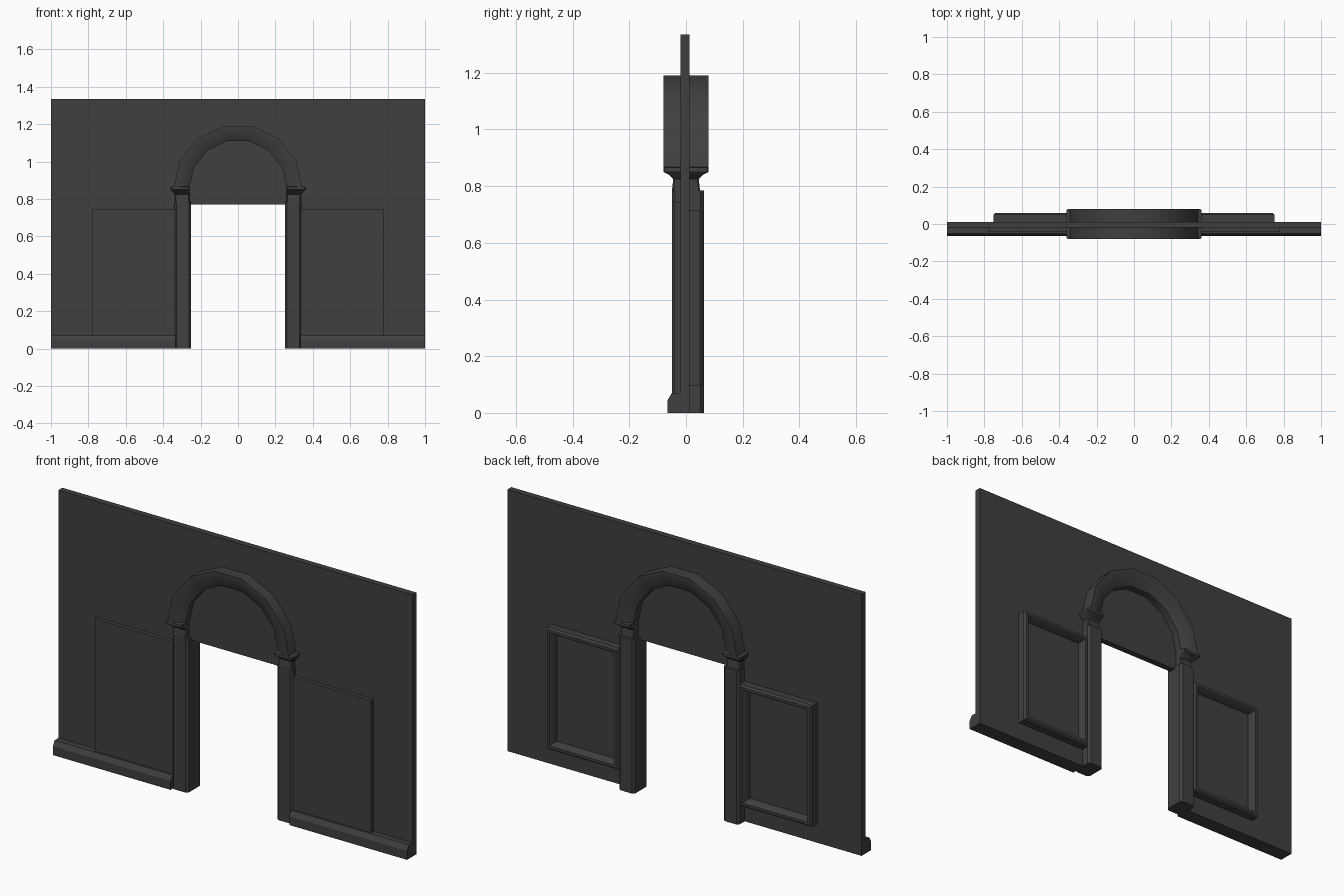
import bpy, bmesh, math

cube = bpy.data.objects.get("Cube")
if cube:
    bpy.data.objects.remove(cube, do_unlink=True)

GREY = (0.05, 0.05, 0.05, 1)
mat = bpy.data.materials.new("dark grey")
mat.use_nodes = True
mat.diffuse_color = GREY
bsdf = next(n for n in mat.node_tree.nodes if n.type == 'BSDF_PRINCIPLED')
bsdf.inputs["Base Color"].default_value = GREY


def finish(name, bm):
    bmesh.ops.recalc_face_normals(bm, faces=bm.faces)
    me = bpy.data.meshes.new(name)
    bm.to_mesh(me)
    bm.free()
    me.materials.append(mat)
    ob = bpy.data.objects.new(name, me)
    bpy.context.collection.objects.link(ob)
    bpy.context.view_layer.objects.active = ob
    bpy.ops.object.select_all(action='DESELECT')
    ob.select_set(True)
    bpy.ops.object.shade_smooth_by_angle(angle=math.radians(30))
    return ob


def loft(name, rings, closed=False):
    """Skin a list of equal-length closed rings; cap the ends or join them."""
    bm = bmesh.new()
    rows = [[bm.verts.new(p) for p in ring] for ring in rings]
    n = len(rows[0])
    pairs = list(zip(rows, rows[1:])) + ([(rows[-1], rows[0])] if closed else [])
    for a, b in pairs:
        for i in range(n):
            j = (i + 1) % n
            bm.faces.new((a[i], a[j], b[j], b[i]))
    if not closed:
        bm.faces.new(rows[0])
        bm.faces.new(rows[-1])
    return finish(name, bm)


def box_ring(x0, x1, y0, y1, z, c):
    """Horizontal rectangle with corners chamfered by c."""
    return [(x0 + c, y0, z), (x1 - c, y0, z), (x1, y0 + c, z), (x1, y1 - c, z),
            (x1 - c, y1, z), (x0 + c, y1, z), (x0, y1 - c, z), (x0, y0 + c, z)]


def mirrored(ring, s):
    return [(s * x, y, z) for x, y, z in ring]


# Thin wall with the doorway cut from its lower edge
outline = [(-1, 0), (-0.29, 0), (-0.29, 0.77), (0.29, 0.77),
           (0.29, 0), (1, 0), (1, 1.335), (-1, 1.335)]
loft("wall", [[(x, y, z) for x, z in outline] for y in (-0.02, 0.012)])

# Arch: bevelled section swept over seven segments, with short straight legs
section = [(0.345, -0.08), (0.32, -0.08), (0.262, -0.05),
           (0.262, 0.05), (0.32, 0.08), (0.345, 0.08)]
SPRING, SEGMENTS = 0.855, 7
rings = []
for k in range(SEGMENTS + 1):
    a = math.pi * k / SEGMENTS
    rings.append([(r * math.cos(a), y, SPRING + r * math.sin(a)) for r, y in section])
loft("arch", rings)

for side, s in (("left", 1), ("right", -1)):
    # Door post
    loft(side + "_post", [mirrored(box_ring(0.25, 0.34, -0.05, 0.063, z, 0.012), s)
                          for z in (0, 0.785)])
    # Capital: neck, flare and lip under the arch
    profile = [(0.78, 0.337, 0.05), (0.825, 0.337, 0.045), (0.84, 0.352, 0.06),
               (0.85, 0.36, 0.08), (0.865, 0.36, 0.08), (0.868, 0.345, 0.075)]
    loft(side + "_capital", [mirrored(box_ring(0.26, x, -d, d, z, 0.005), s)
                             for z, x, d in profile])
    # Front skirting board with a sloped top
    board = [(-0.01, 0), (-0.065, 0), (-0.065, 0.045), (-0.05, 0.07), (-0.01, 0.07)]
    loft(side + "_skirting", [[(s * x, y, z) for y, z in board] for x in (0.335, 1)])
    # Front panel
    loft(side + "_front_panel", [mirrored(box_ring(0.32, 0.78, -0.04, -0.01, z, 0), s)[::2]
                                 for z in (0.06, 0.745)])
    # Rounded picture-frame moulding on the back
    cx, cz, hw, hh = 0.545, 0.405, 0.205, 0.31
    moulding = [(0, 0.005), (0, 0.05), (0.008, 0.06), (0.022, 0.06),
                (0.032, 0.045), (0.036, 0.005)]
    corners = [(-1, -1), (1, -1), (1, 1), (-1, 1)]
    loft(side + "_back_frame",
         [[(s * (cx + i * (hw - d)), y, cz + j * (hh - d)) for d, y in moulding]
          for i, j in corners], closed=True)
    # Recessed field inside the frame
    loft(side + "_back_panel", [mirrored(box_ring(cx - hw + 0.02, cx + hw - 0.02, 0.005, 0.02, z, 0), s)[::2]
                                for z in (cz - hh + 0.02, cz + hh - 0.02)])
